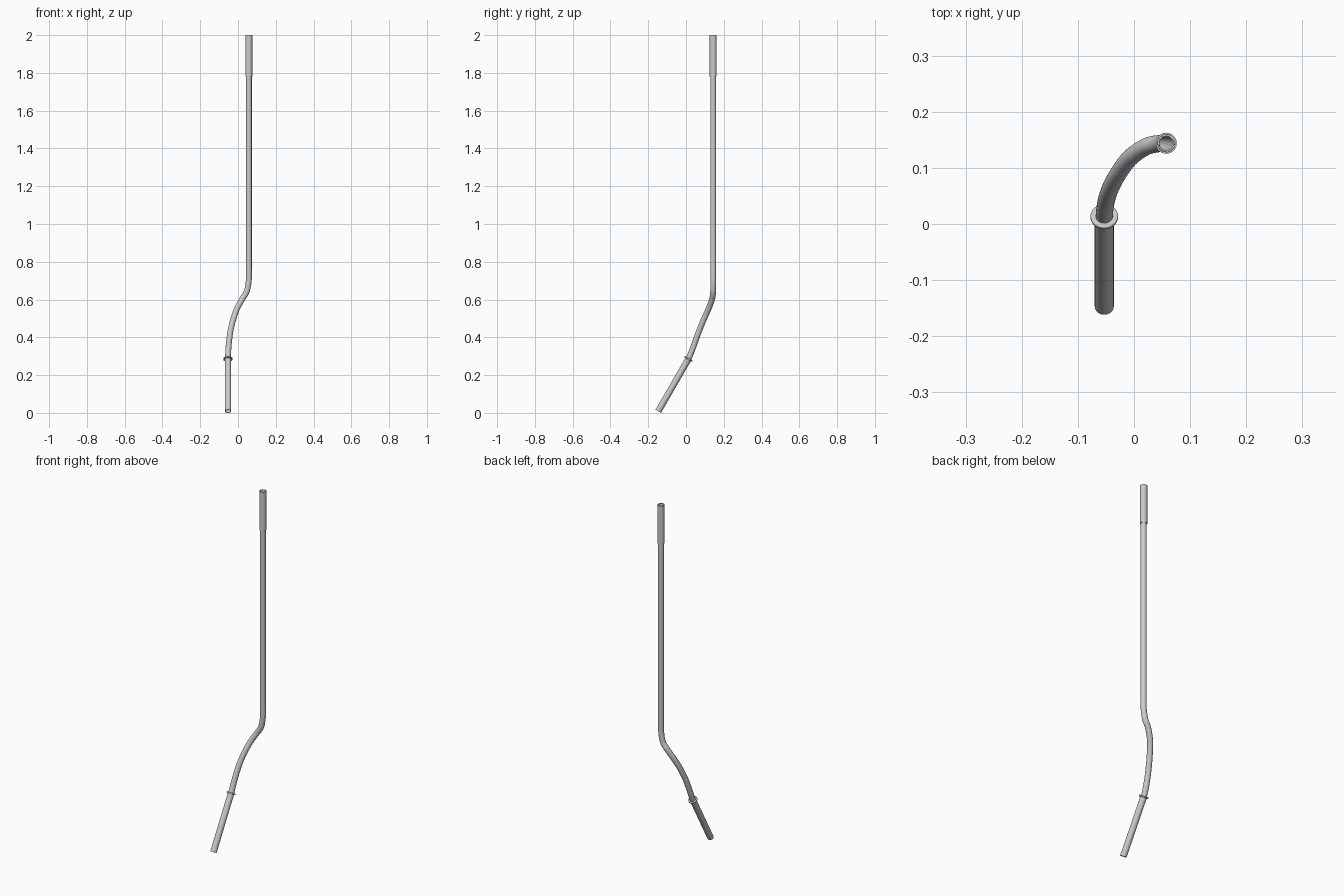
import bpy, bmesh, math
from mathutils import Vector

if "Cube" in bpy.data.objects:
    bpy.data.objects.remove(bpy.data.objects["Cube"])

SIDES = 32


def tube(name, path, r_out, r_in, bevel=0.0):
    """Hollow tube swept along a path with square-cut, closed rims."""
    path = [Vector(p) for p in path]
    last = len(path) - 1
    tangents = [(path[min(i + 1, last)] - path[max(i - 1, 0)]).normalized()
                for i in range(last + 1)]
    u = tangents[0].cross(Vector((0.0, 0.6, -0.4))).normalized()
    if abs(tangents[0].x) < 1e-6:
        u = Vector((1, 0, 0))
    frames = []
    for i, t in enumerate(tangents):
        if i:
            u = tangents[i - 1].rotation_difference(t) @ u
        u = (u - t * u.dot(t)).normalized()
        frames.append((path[i], u.copy(), t.cross(u)))

    bm = bmesh.new()

    def ring(frame, r):
        c, a, b = frame
        return [bm.verts.new(c + r * (a * math.cos(k * math.tau / SIDES)
                                      + b * math.sin(k * math.tau / SIDES)))
                for k in range(SIDES)]

    rings = [ring(f, r_out) for f in frames] + [ring(f, r_in) for f in reversed(frames)]
    for i, lo in enumerate(rings):
        hi = rings[(i + 1) % len(rings)]
        for k in range(SIDES):
            n = (k + 1) % SIDES
            bm.faces.new((lo[k], lo[n], hi[n], hi[k]))
    bmesh.ops.recalc_face_normals(bm, faces=bm.faces)
    mesh = bpy.data.meshes.new(name)
    bm.to_mesh(mesh)
    bm.free()
    ob = bpy.data.objects.new(name, mesh)
    bpy.context.collection.objects.link(ob)
    if bevel:
        mod = ob.modifiers.new("rounded_rim", 'BEVEL')
        mod.width, mod.segments = bevel, 3
        mod.limit_method = 'ANGLE'
    bpy.ops.object.select_all(action='DESELECT')
    ob.select_set(True)
    bpy.context.view_layer.objects.active = ob
    bpy.ops.object.shade_smooth_by_angle(angle=math.radians(35))
    return ob


def smooth_path(pts, steps=6):
    """Catmull-Rom samples through the inner points."""
    p = [Vector(q) for q in pts]
    out = []
    for i in range(1, len(p) - 2):
        a, b, c, d = p[i - 1:i + 3]
        for s in range(steps):
            t = s / steps
            out.append(0.5 * (2 * b + (c - a) * t + (2 * a - 5 * b + 4 * c - d) * t ** 2
                              + (3 * b - a - 3 * c + d) * t ** 3))
    return out + [p[-2]]


# Straight lower tube, leaning back 30 degrees
axis = Vector((0, 0.5, math.sqrt(0.75)))
foot = Vector((-0.053, -0.147, 0.0085))
joint = foot + axis * 0.32
tube("lower_tube", [foot, joint], 0.017, 0.0145)

# Thin flange at the joint
tube("joint_flange", [joint - axis * 0.004, joint + axis * 0.004], 0.0245, 0.0145, 0.002)

# Double-bent pipe running up to the socket
bend = smooth_path([
    joint - axis * 0.07, joint,
    (-0.050, 0.039, 0.35), (-0.042, 0.064, 0.42), (-0.028, 0.090, 0.485),
    (-0.007, 0.118, 0.548), (0.022, 0.138, 0.602), (0.046, 0.1435, 0.642),
    (0.057, 0.144, 0.70), (0.0575, 0.144, 0.76), (0.0575, 0.144, 0.82)])
tube("bent_pipe", bend + [(0.0575, 0.144, 1.2), (0.0575, 0.144, 1.79)], 0.0153, 0.0125)

# Wider socket at the top end
tube("top_socket", [(0.0575, 0.144, 1.78), (0.0575, 0.144, 2.0)], 0.0187, 0.0155)
